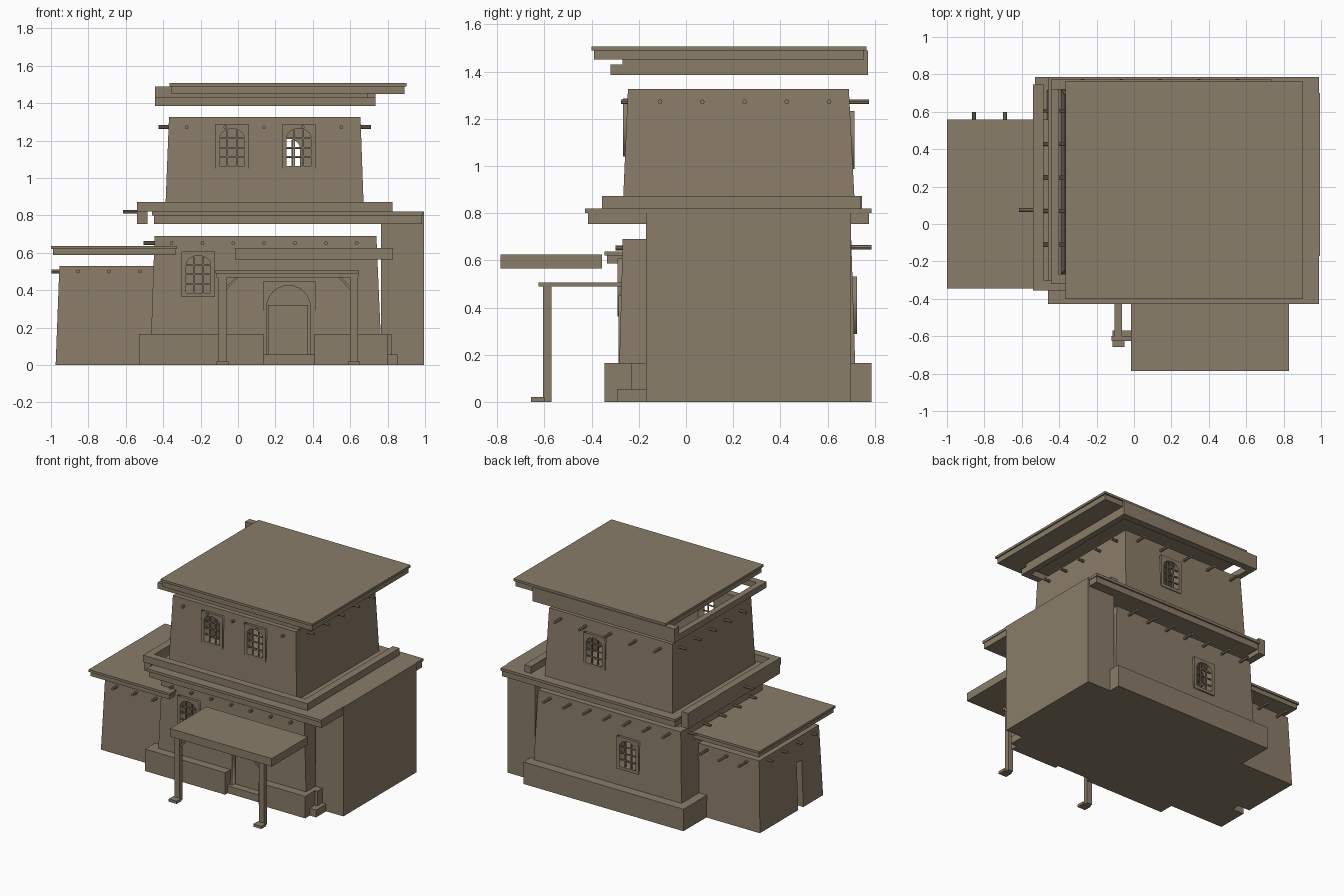
import bpy, math
from mathutils import Matrix

cube = bpy.data.objects.get("Cube")
if cube:
    bpy.data.objects.remove(cube, do_unlink=True)

CLAY = (0.255, 0.205, 0.142, 1)
clay = bpy.data.materials.new("brown_clay")
clay.use_nodes = True
clay.diffuse_color = CLAY
clay.node_tree.nodes["Principled BSDF"].inputs["Base Color"].default_value = CLAY


def add(name, mesh):
    ob = bpy.data.objects.new(name, mesh)
    bpy.context.scene.collection.objects.link(ob)
    mesh.materials.clear()
    mesh.materials.append(clay)
    return ob


def frustum(name, low, high, z0, z1):
    """Block whose bottom and top rectangles are (x0, x1, y0, y1)."""
    verts = [(r[i], r[j], z) for r, z in ((low, z0), (high, z1))
             for i, j in ((0, 2), (1, 2), (1, 3), (0, 3))]
    faces = [(3, 2, 1, 0), (4, 5, 6, 7)]
    faces += [(i, (i + 1) % 4, (i + 1) % 4 + 4, i + 4) for i in range(4)]
    me = bpy.data.meshes.new(name)
    me.from_pydata(verts, [], faces)
    return add(name, me)


def box(name, x0, x1, y0, y1, z0, z1):
    return frustum(name, (x0, x1, y0, y1), (x0, x1, y0, y1), z0, z1)


def baked(ob):
    bpy.context.view_layer.update()
    dg = bpy.context.evaluated_depsgraph_get()
    return bpy.data.meshes.new_from_object(ob.evaluated_get(dg))


def prism(name, loops, y0, y1):
    """Outline in x and z, with holes, extruded along y."""
    cu = bpy.data.curves.new(name, 'CURVE')
    cu.dimensions, cu.fill_mode = '2D', 'BOTH'
    cu.extrude = (y1 - y0) / 2
    for loop in loops:
        sp = cu.splines.new('POLY')
        sp.points.add(len(loop) - 1)
        for p, (x, z) in zip(sp.points, loop):
            p.co = (x, z, 0, 1)
        sp.use_cyclic_u = True
    tmp = bpy.data.objects.new(name, cu)
    bpy.context.scene.collection.objects.link(tmp)
    me = baked(tmp)
    bpy.data.objects.remove(tmp, do_unlink=True)
    me.transform(Matrix.Translation((0, (y0 + y1) / 2, 0)) @ Matrix.Rotation(math.pi / 2, 4, 'X'))
    ob = add(name, me)
    # weld the caps to the sides so that booleans work
    weld = ob.modifiers.new("weld", 'WELD')
    weld.merge_threshold = 0.0001
    ob.data = baked(ob)
    ob.modifiers.clear()
    return ob


def arch(cx, half, z0, spring, top, n=12):
    curve = [(cx + half * math.cos(math.pi * i / n), spring + (top - spring) * math.sin(math.pi * i / n))
             for i in range(n + 1)]
    return [(cx - half, z0), (cx + half, z0)] + curve


def rect(x0, x1, z0, z1):
    return [(x0, z0), (x1, z0), (x1, z1), (x0, z1)]


def cut(ob, cutters):
    for c in cutters:
        c.hide_render = True
        m = ob.modifiers.new("cut", 'BOOLEAN')
        m.operation, m.object, m.solver = 'DIFFERENCE', c, 'EXACT'
    ob.data = baked(ob)
    ob.modifiers.clear()
    for c in cutters:
        bpy.data.objects.remove(c, do_unlink=True)


def peg(name, start, end, r=0.01):
    bpy.ops.mesh.primitive_cylinder_add(vertices=8, radius=r, depth=math.dist(start, end))
    ob = bpy.context.object
    ob.name = name
    ob.data.materials.append(clay)
    ax = 'Y' if start[0] != end[0] else 'X'
    ob.rotation_euler['XYZ'.index(ax)] = math.pi / 2
    ob.location = [(a + b) / 2 for a, b in zip(start, end)]


def window(name, cx, cz, y):
    """Arched frame with a lattice of bars; returns the wall cutter."""
    hole = arch(cx, 0.066, cz - 0.1, cz + 0.05, cz + 0.1)
    prism(name + "_frame", [rect(cx - 0.09, cx + 0.09, cz - 0.122, cz + 0.122), hole], y - 0.012, y + 0.012)
    for dx in (-0.025, 0.025):
        box(name + "_bar", cx + dx - 0.004, cx + dx + 0.004, y - 0.005, y + 0.005, cz - 0.1, cz + 0.092)
    for dz in (-0.05, 0.0, 0.05):
        box(name + "_crossbar", cx - 0.066, cx + 0.066, y - 0.004, y + 0.004, cz + dz - 0.004, cz + dz + 0.004)
    return prism(name + "_cutter", [hole], y - 0.15, y + 0.15)


# Ground floor shell with windows and arched doorway
ground = frustum("ground_floor_walls", (-0.47, 0.77, -0.287, 0.722), (-0.446, 0.74, -0.268, 0.70), 0, 0.69)
door_hole = arch(0.27, 0.117, 0.05, 0.31, 0.425)
cut(ground, [box("room_cutter", -0.39, 0.68, -0.21, 0.64, 0.03, 1),
             window("front_lower_window", -0.212, 0.485, -0.278),
             window("back_lower_window", -0.02, 0.41, 0.712),
             prism("door_cutter", [door_hole], -0.4, -0.1)])
prism("door_frame", [rect(0.137, 0.415, 0.05, 0.45), door_hole], -0.287, -0.262)
prism("door_arch_panel", [door_hole], -0.25, -0.235)
box("door", 0.16, 0.375, -0.26, -0.25, 0.05, 0.32)
box("door_step", 0.135, 0.41, -0.315, -0.26, 0, 0.055)

# Upper floor shell with windows
upper = frustum("upper_floor_walls", (-0.389, 0.673, -0.268, 0.716), (-0.369, 0.655, -0.246, 0.69), 0.82, 1.325)
cut(upper, [box("room_cutter", -0.31, 0.60, -0.19, 0.635, 0.84, 2),
            window("front_upper_window_a", -0.032, 1.163, -0.254),
            window("front_upper_window_b", 0.325, 1.163, -0.254),
            window("back_upper_window", 0.265, 1.11, 0.702)])

# Side wing on the left and low annex on the right
box("side_wing", 0.765, 0.995, -0.17, 0.70, 0, 0.82)
annex = frustum("annex_walls", (-0.975, -0.44, -0.235, 0.515), (-0.955, -0.42, -0.215, 0.495), 0, 0.53)
cut(annex, [box("slot_cutter", -1.1, -0.88, 0.0, 0.06, -0.1, 0.35)])
box("annex_roof", -0.99, -0.335, -0.335, 0.55, 0.587, 0.62)
box("annex_roof_lip", -1.0, -0.325, -0.345, 0.56, 0.62, 0.637)

# Middle roof with its parapet beams
box("middle_roof", -0.45, 0.985, -0.415, 0.775, 0.755, 0.80)
box("middle_roof_lip", -0.46, 0.99, -0.427, 0.787, 0.80, 0.82)
box("parapet_front", -0.54, 0.825, -0.355, -0.30, 0.82, 0.872)
box("parapet_left", 0.77, 0.825, -0.30, 0.74, 0.82, 0.872)
box("parapet_right", -0.54, -0.485, -0.345, 0.745, 0.755, 0.872)

# Top roof plate and the beam ring under it
box("top_roof", -0.355, 0.89, -0.39, 0.755, 1.45, 1.49)
box("top_roof_lip", -0.365, 0.90, -0.40, 0.765, 1.49, 1.507)
box("ring_front", -0.445, 0.735, -0.32, -0.27, 1.385, 1.43)
box("ring_right", -0.445, -0.40, -0.27, 0.72, 1.385, 1.43)
box("ring_left", 0.69, 0.735, -0.27, 0.72, 1.385, 1.452)
box("ring_back", -0.445, 0.735, 0.72, 0.772, 1.385, 1.49)

# Plinth around the foot of the walls
box("plinth_front_right", -0.53, 0.135, -0.345, -0.26, 0, 0.165)
box("plinth_front_left", 0.41, 0.80, -0.345, -0.23, 0, 0.165)
box("plinth_left", 0.72, 0.82, -0.23, -0.16, 0, 0.165)
box("plinth_block", 0.79, 0.852, -0.29, -0.16, 0, 0.055)
box("plinth_right", -0.53, -0.45, -0.26, 0.70, 0, 0.165)
box("plinth_back", -0.53, 0.80, 0.70, 0.787, 0, 0.165)

# Porch: canopy, beams, posts, feet and braces
box("porch_roof", -0.015, 0.83, -0.785, -0.355, 0.565, 0.625)
box("porch_beam", -0.115, 0.645, -0.605, -0.57, 0.468, 0.49)
for x, side in ((-0.083, 1), (0.62, -1)):
    box("porch_post", x - 0.021, x + 0.021, -0.605, -0.57, 0, 0.47)
    box("porch_rafter", x - 0.02, x + 0.02, -0.625, -0.265, 0.49, 0.507)
    box("porch_foot", x - 0.033, x + 0.033, -0.657, -0.60, 0, 0.02)
    prism("porch_brace", [[(x, 0.38), (x, 0.40), (x + side * 0.075, 0.475), (x + side * 0.09, 0.475)]],
          -0.595, -0.58)
box("porch_front_beam", -0.12, 0.645, -0.625, -0.60, 0.49, 0.507)

# Round roof pole ends poking out of the walls
for i in range(5):
    x, y = -0.275 + 0.207 * i, -0.11 + 0.179 * i
    peg("upper_pole_front", (x, -0.275, 1.272), (x, -0.2, 1.272))
    peg("upper_pole_back", (x, 0.65, 1.272), (x, 0.775, 1.272))
    peg("upper_pole_left", (0.61, y, 1.272), (0.71, y, 1.272))
    peg("upper_pole_right", (-0.425, y, 1.272), (-0.33, y, 1.272))
    peg("ground_pole_right", (-0.505, y, 0.652), (-0.41, y, 0.652))
for i in range(7):
    x = -0.355 + 0.165 * i
    peg("ground_pole_front", (x, -0.298, 0.652), (x, -0.23, 0.652))
    peg("ground_pole_back", (x, 0.66, 0.655), (x, 0.787, 0.655))
for i in range(3):
    x = -0.855 + 0.165 * i
    peg("annex_pole_front", (x, -0.27, 0.5), (x, -0.15, 0.5))
    peg("annex_pole_back", (x, 0.45, 0.5), (x, 0.60, 0.5))
for i in range(4):
    y = -0.13 + 0.175 * i
    peg("annex_pole_right", (-0.998, y, 0.5), (-0.9, y, 0.5))
peg("parapet_spout", (-0.615, 0.075, 0.82), (-0.5, 0.075, 0.82))
